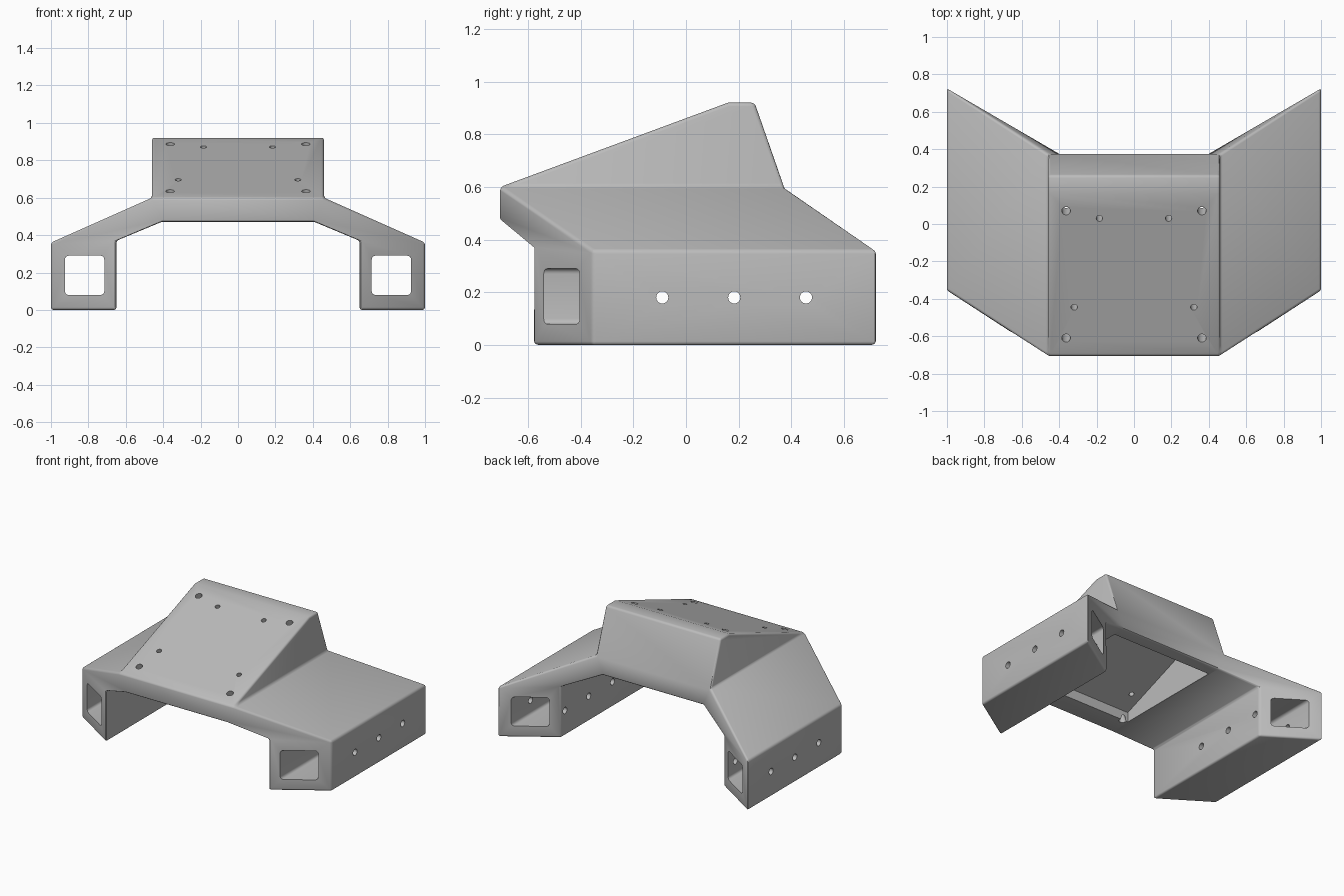
import bpy, bmesh, math
from mathutils import Matrix, Vector

if "Cube" in bpy.data.objects:
    bpy.data.objects.remove(bpy.data.objects["Cube"], do_unlink=True)

grey = bpy.data.materials.new("plain_grey")
grey.use_nodes = True
grey.diffuse_color = (0.5, 0.5, 0.5, 1)
grey.node_tree.nodes["Principled BSDF"].inputs["Base Color"].default_value = (0.5, 0.5, 0.5, 1)


def make_object(name, bm):
    bmesh.ops.recalc_face_normals(bm, faces=bm.faces[:])
    mesh = bpy.data.meshes.new(name)
    bm.to_mesh(mesh)
    bm.free()
    mesh.materials.append(grey)
    obj = bpy.data.objects.new(name, mesh)
    bpy.context.collection.objects.link(obj)
    return obj


def apply(obj, mod):
    with bpy.context.temp_override(object=obj, active_object=obj):
        bpy.ops.object.modifier_apply(modifier=mod.name)


def cut(obj, cutter):
    mod = obj.modifiers.new("cut", 'BOOLEAN')
    mod.operation = 'DIFFERENCE'
    mod.solver = 'EXACT'
    mod.object = cutter
    apply(obj, mod)
    bpy.data.objects.remove(cutter, do_unlink=True)


def drill(obj, centre, axis, radius, length):
    bm = bmesh.new()
    turn = Vector(axis).to_track_quat('Z', 'Y').to_matrix().to_4x4()
    bmesh.ops.create_cone(bm, cap_ends=True, segments=24, radius1=radius, radius2=radius,
                          depth=length, matrix=Matrix.Translation(centre) @ turn)
    cut(obj, make_object("drill", bm))


# Bridge body: half section (x, z), with swept wings and legs
section = [(0.41, 0.47), (0.65, 0.37), (0.65, 0), (1, 0), (1, 0.36), (0.46, 0.60)]
hump = [(-0.705, 0.60), (0.16, 0.92), (0.26, 0.92), (0.375, 0.60)]
front_y, back_y, sweep = -0.705, 0.375, 0.35

bm = bmesh.new()
ends, humps = {}, {}
for side in (1, -1):
    for end, y in (("front", front_y), ("back", back_y)):
        ends[side, end] = [bm.verts.new((side * x, y + max(0, x - 0.46) / 0.54 * sweep, z))
                           for x, z in section]
    front, back = ends[side, "front"], ends[side, "back"]
    for i in range(len(section) - 1):
        bm.faces.new((front[i], front[i + 1], back[i + 1], back[i]))
    for ring in (front, back):
        bm.faces.new(ring[1:5])
        bm.faces.new((ring[0], ring[1], ring[4]))
        bm.faces.new((ring[0], ring[4], ring[5]))
    # Wedge side wall
    peak = [bm.verts.new((side * 0.46, y, z)) for y, z in hump[1:3]]
    humps[side] = [front[5], *peak, back[5]]
    bm.faces.new(humps[side])

# Middle: sloped plate, crest, rear slope, end bands and underside
for i in range(3):
    bm.faces.new((humps[1][i], humps[1][i + 1], humps[-1][i + 1], humps[-1][i]))
for end in ("front", "back"):
    a, b = ends[1, end], ends[-1, end]
    bm.faces.new((a[0], a[5], b[5], b[0]))
bm.faces.new((ends[1, "front"][0], ends[1, "back"][0], ends[-1, "back"][0], ends[-1, "front"][0]))
body = make_object("bridge_bracket", bm)

# Softened outer edges
bevel = body.modifiers.new("soft_edges", 'BEVEL')
bevel.width = 0.014
bevel.segments = 3
bevel.limit_method = 'ANGLE'
bevel.angle_limit = math.radians(35)
apply(body, bevel)

# Hollow under the wedge
pocket = [(-0.54, 0.40), (-0.54, 0.54), (0.12, 0.79), (0.17, 0.79), (0.28, 0.47), (0.28, 0.40)]
bm = bmesh.new()
left, right = [[bm.verts.new((x, y, z)) for y, z in pocket] for x in (0.40, -0.40)]
bm.faces.new(left)
bm.faces.new(right)
for i in range(len(pocket)):
    j = (i + 1) % len(pocket)
    bm.faces.new((left[i], left[j], right[j], right[i]))
cut(body, make_object("pocket_cutter", bm))

# Rounded rectangular tunnel through each leg
for side in (1, -1):
    bm = bmesh.new()
    bmesh.ops.create_cube(bm, size=1, matrix=Matrix.Translation((side * 0.82, 0, 0.185))
                          @ Matrix.Diagonal((0.21, 3, 0.21, 1)))
    long_edges = [e for e in bm.edges if abs(e.verts[0].co.y - e.verts[1].co.y) > 1]
    bmesh.ops.bevel(bm, geom=long_edges, offset=0.02, segments=4, profile=0.5, affect='EDGES')
    cut(body, make_object("tunnel_cutter", bm))

# Cross holes through both legs
for y in (-0.09, 0.183, 0.455):
    drill(body, (0, y, 0.181), (1, 0, 0), 0.023, 3)

# Mounting holes square to the sloped plate
slope = 0.32 / 0.865
normal = Vector((0, -slope, 1)).normalized()
for x, y, radius in ((0.363, 0.07, 0.023), (0.185, 0.03, 0.017),
                     (0.32, -0.445, 0.017), (0.363, -0.61, 0.023)):
    for side in (1, -1):
        top = Vector((side * x, y, 0.60 + (y - front_y) * slope))
        drill(body, top - normal * 0.08, normal, radius, 0.3)

bpy.context.view_layer.objects.active = body
body.select_set(True)
bpy.ops.object.shade_smooth_by_angle(angle=math.radians(32))
